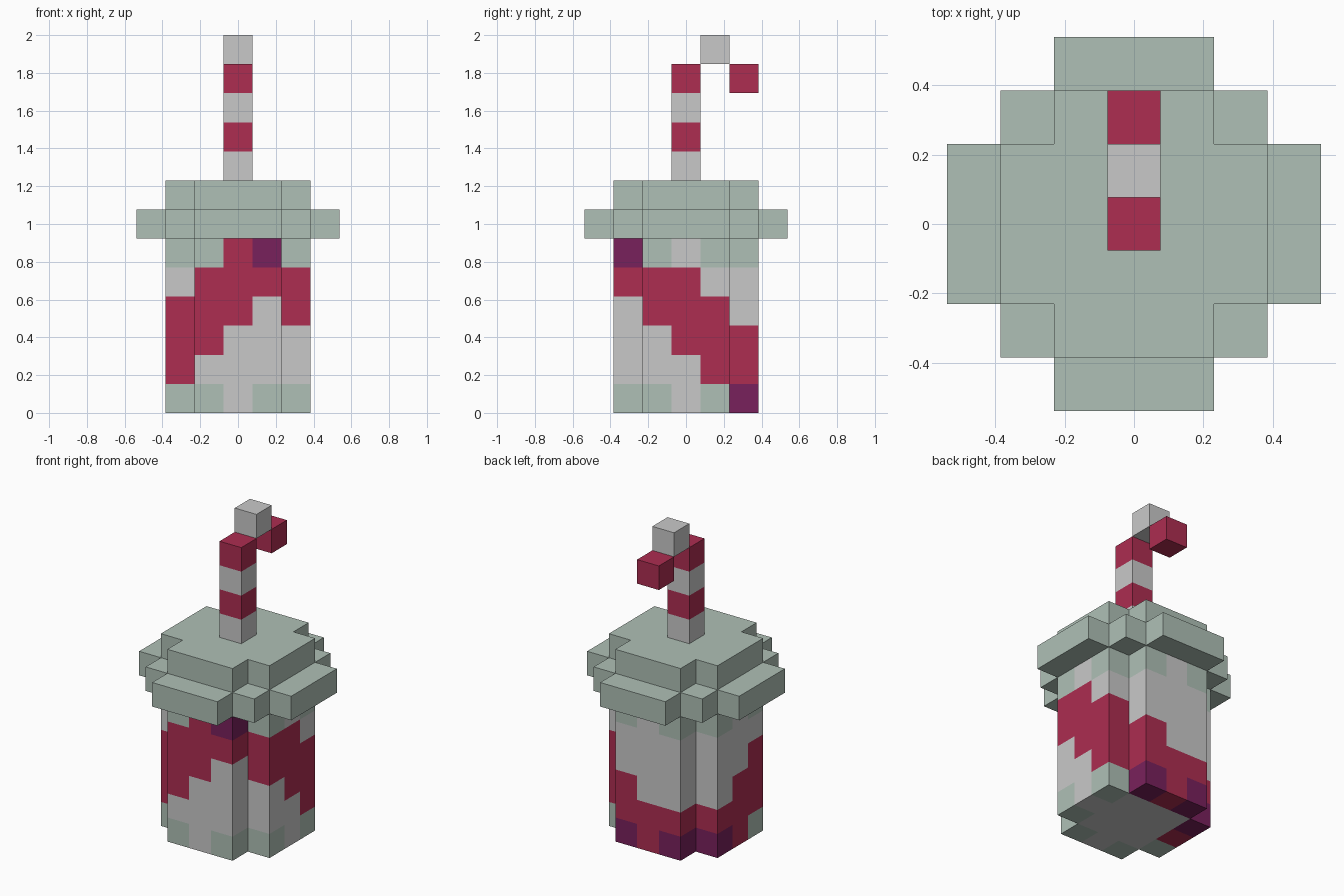
import bpy, bmesh, math
from mathutils import Vector

if "Cube" in bpy.data.objects:
    bpy.data.objects.remove(bpy.data.objects["Cube"])

U = 2 / 13  # edge of one cube; the model is 13 cubes tall


def srgb(r, g, b):
    return [((c / 255 + 0.055) / 1.055) ** 2.4 for c in (r, g, b)] + [1]


COLOURS = {
    "light_grey": srgb(201, 201, 201),
    "pale_green": srgb(175, 192, 182),
    "crimson": srgb(173, 45, 81),
    "plum": srgb(121, 33, 92),
}
MATS = {}
for name, col in COLOURS.items():
    MATS[name] = bpy.data.materials.new(name)
    MATS[name].diffuse_color = col


def plan(rule):
    return [(i, j) for i in range(-3, 4) for j in range(-3, 4) if rule(abs(i), abs(j))]


# square with its corners cut away, used by cup and lid
ROUND = plan(lambda a, b: max(a, b) <= 2 and a + b < 4)
# wider rim: full square plus an arm on each side
RIM = plan(lambda a, b: max(a, b) <= 2 or (max(a, b) == 3 and min(a, b) <= 1))

# spiral stripe: lowest and highest red cube of each wall column, counter-clockwise
STRIPE = {
    (-2, -1): (1, 3), (-1, -2): (2, 4), (0, -2): (3, 5), (1, -2): (4, 5),
    (2, -1): (3, 4), (2, 0): (2, 4), (2, 1): (1, 3), (1, 2): (0, 2),
    (0, 2): (0, 1), (-1, 2): (0, 1), (-2, 1): (0, 1), (-2, 0): (0, 2),
}


def cup_colour(i, j, k):
    lo, hi = STRIPE.get((i, j), (9, 9))
    striped = lo <= k <= hi
    trim = k in (0, 5) and max(abs(i), abs(j)) == 2 and i * j != 0
    if trim:
        return "plum" if striped else "pale_green"
    return "crimson" if striped else "light_grey"


# cup body, lid and bent straw as sets of coloured cubes
PARTS = {
    "cup_body": {(i, j, k): cup_colour(i, j, k) for i, j in ROUND for k in range(6)},
    "lid": {**{(i, j, 6): "pale_green" for i, j in RIM},
            **{(i, j, 7): "pale_green" for i, j in ROUND}},
    "straw": {(0, 0, k): "crimson" if k % 2 else "light_grey" for k in range(8, 12)},
    "straw_bend": {(0, 1, 12): "light_grey"},
    "straw_tip": {(0, 2, 11): "crimson"},
}
FILLED = {c for cells in PARTS.values() for c in cells}


def skin(name, cells):
    """Build only the outside faces of a set of cubes, joined where coplanar."""
    used = sorted(set(cells.values()))
    bm = bmesh.new()
    verts = {}
    for cell, colour in cells.items():
        for axis in range(3):
            for s in (-1, 1):
                n = Vector((0, 0, 0))
                n[axis] = s
                if tuple(int(c + d) for c, d in zip(cell, n)) in FILLED:
                    continue
                u, v = Vector((0, 0, 0)), Vector((0, 0, 0))
                u[(axis + 1) % 3] = 1
                v[(axis + 2) % 3] = s
                mid = Vector(cell) + Vector((0, 0, 0.5)) + n / 2
                ring = []
                for a, b in ((-1, -1), (1, -1), (1, 1), (-1, 1)):
                    p = mid + (u * a + v * b) / 2
                    key = tuple(round(c * 2) for c in p)
                    if key not in verts:
                        verts[key] = bm.verts.new(p * U)
                    ring.append(verts[key])
                bm.faces.new(ring).material_index = used.index(colour)
    bm.normal_update()
    bmesh.ops.dissolve_limit(bm, angle_limit=math.radians(1), verts=bm.verts[:],
                             edges=bm.edges[:], delimit={'MATERIAL'})
    mesh = bpy.data.meshes.new(name)
    bm.to_mesh(mesh)
    bm.free()
    for colour in used:
        mesh.materials.append(MATS[colour])
    bpy.context.collection.objects.link(bpy.data.objects.new(name, mesh))


for part, cells in PARTS.items():
    skin(part, cells)

for m in bpy.data.materials:
    if m.users and not m.is_grease_pencil:
        m.use_nodes = True
        m.node_tree.nodes["Principled BSDF"].inputs["Base Color"].default_value = m.diffuse_color
